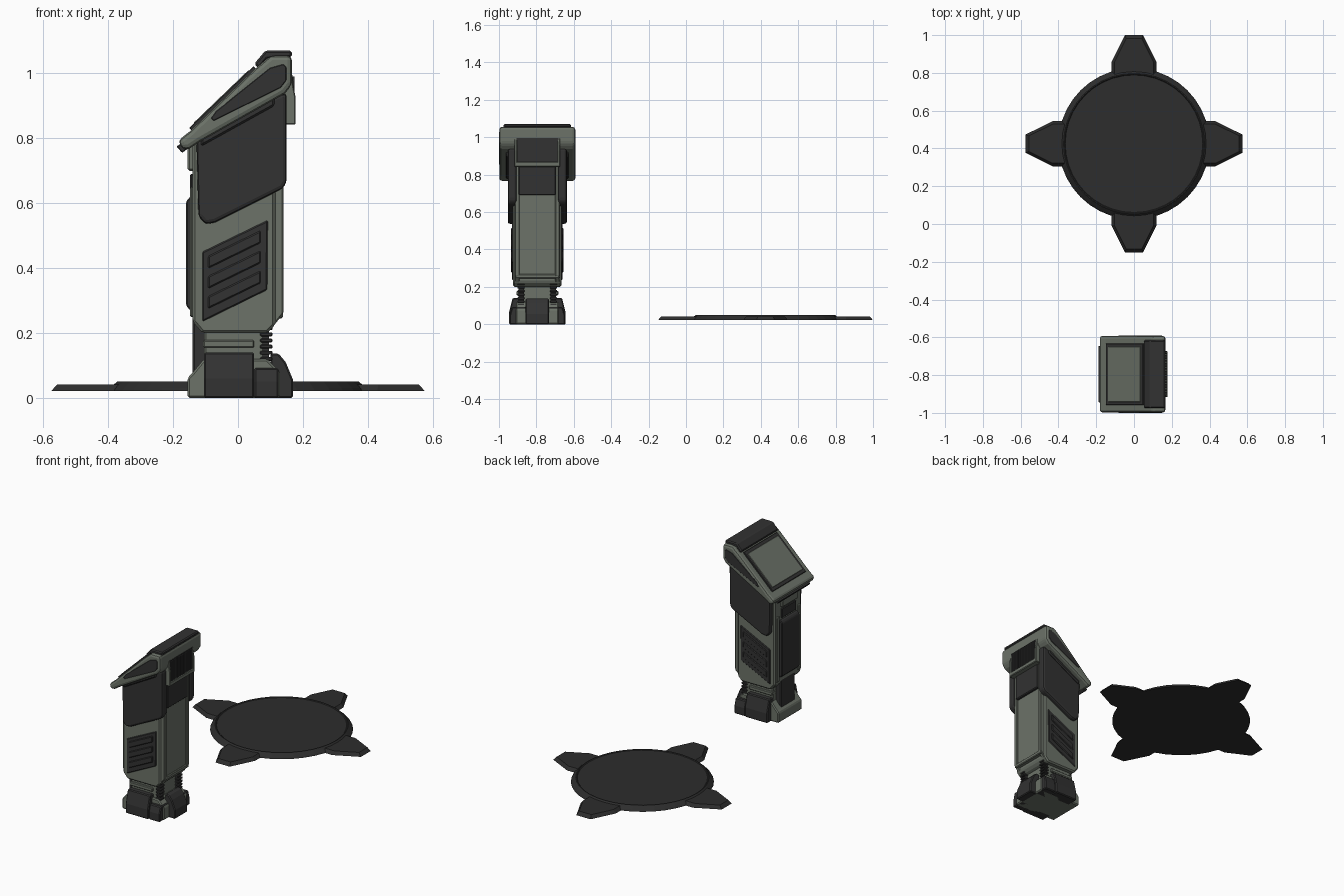
import bpy, bmesh, math
from mathutils import Vector, Matrix

CY = -0.795  # centre line of the console in y


def material(name, rgb):
    m = bpy.data.materials.new(name)
    m.diffuse_color = (*rgb, 1)
    return m


LIGHT = material("grey_green", (0.15, 0.17, 0.14))
DARK = material("charcoal", (0.032, 0.032, 0.032))
PAD = material("pad_black", (0.026, 0.026, 0.026))


def finish(name, bm, mat, bevel=0.0, segs=1):
    bmesh.ops.recalc_face_normals(bm, faces=bm.faces)
    me = bpy.data.meshes.new(name)
    bm.to_mesh(me)
    bm.free()
    me.materials.append(mat)
    ob = bpy.data.objects.new(name, me)
    bpy.context.collection.objects.link(ob)
    if bevel:
        b = ob.modifiers.new("bevel", 'BEVEL')
        b.width, b.segments, b.limit_method = bevel, segs, 'ANGLE'
    return ob


def prism(name, pts, a, b, mat, axis='y', bevel=0.0, segs=1, taper=1.0):
    """Extrude a 2D outline from a to b; taper scales the far end."""
    put = {'y': lambda p, t: (p[0], CY + t, p[1]),    # outline in x, z
           'x': lambda p, t: (t, CY + p[0], p[1]),    # outline in y, z
           'z': lambda p, t: (p[0], p[1], t)}[axis]   # outline in x, y
    c = sum((Vector(p) for p in pts), Vector((0, 0))) / len(pts)
    bm = bmesh.new()
    near = [bm.verts.new(put(p, a)) for p in pts]
    far = [bm.verts.new(put(c + (Vector(p) - c) * taper, b)) for p in pts]
    bm.faces.new(near)
    bm.faces.new(far)
    for i in range(len(pts)):
        j = (i + 1) % len(pts)
        bm.faces.new((near[i], near[j], far[j], far[i]))
    return finish(name, bm, mat, bevel, segs)


def box(name, x0, x1, y0, y1, z0, z1, mat, bevel=0.0):
    return prism(name, [(x0, z0), (x1, z0), (x1, z1), (x0, z1)], y0, y1, mat, bevel=bevel)


# ---- floor pad: bevelled disc, recessed top and four tabs ----
bm = bmesh.new()
N = 40
rings = []
for r, z in [(0.40, 0.022), (0.395, 0.03), (0.373, 0.05), (0.368, 0.05), (0.364, 0.046)]:
    rings.append([bm.verts.new((r * math.cos(2 * math.pi * i / N),
                                0.425 + r * math.sin(2 * math.pi * i / N), z)) for i in range(N)])
for lo, hi in zip(rings, rings[1:]):
    for i in range(N):
        j = (i + 1) % N
        bm.faces.new((lo[i], lo[j], hi[j], hi[i]))
bm.faces.new(rings[0])
bm.faces.new(rings[-1])
finish("floor_pad", bm, PAD)
tab = [(0.33, -0.12), (0.43, -0.12), (0.575, -0.048), (0.575, 0.048), (0.43, 0.12), (0.33, 0.12)]
for k in range(4):
    t = prism("pad_tab", tab, 0.022, 0.042, PAD, 'z', taper=0.86)
    t.matrix_world = Matrix.Translation((0, 0.425, 0)) @ Matrix.Rotation(k * math.pi / 2, 4, 'Z')

# ---- base and neck ----
prism("base_core", [(-0.155, 0), (0.13, 0), (0.13, 0.08), (0.09, 0.12), (-0.105, 0.12),
                    (-0.142, 0.075), (-0.155, 0.062)], -0.115, 0.115, LIGHT, bevel=0.006)
prism("rear_foot", [(0.1, 0), (0.17, 0), (0.17, 0.055), (0.147, 0.11), (0.125, 0.137), (0.1, 0.137)],
      -0.062, 0.062, DARK, bevel=0.005)
box("neck", -0.105, 0.08, -0.1, 0.1, 0.1, 0.23, LIGHT, 0.006)
box("neck_band", -0.108, 0.05, -0.112, 0.112, 0.155, 0.178, LIGHT, 0.004)
box("neck_back_column", -0.14, -0.09, -0.07, 0.07, 0.07, 0.25, DARK, 0.006)
for s in (-1, 1):
    prism("side_foot", [(s * 0.08, 0), (s * 0.152, 0), (s * 0.152, 0.06), (s * 0.132, 0.14), (s * 0.08, 0.14)],
          -0.105, 0.05, DARK, 'x', bevel=0.005)
    prism("side_foot_step", [(s * 0.06, 0), (s * 0.147, 0), (s * 0.147, 0.05), (s * 0.135, 0.092), (s * 0.06, 0.092)],
          0.05, 0.125, DARK, 'x', bevel=0.005)
    box("neck_strut", 0.07, 0.095, s * 0.07, s * 0.1, 0.08, 0.26, DARK)
    for k in range(8):
        box("strut_ring", 0.068, 0.106, s * 0.068, s * 0.106, 0.095 + k * 0.019, 0.107 + k * 0.019, DARK, 0.003)

# ---- body column ----
prism("body", [(-0.14, 0.235), (-0.11, 0.2), (0.09, 0.2), (0.115, 0.225), (0.115, 0.94), (-0.14, 0.8)],
      -0.13, 0.13, LIGHT, bevel=0.008)
box("spine_panel", 0.1, 0.131, -0.095, 0.095, 0.25, 0.72, LIGHT)
box("spine_sill", 0.1, 0.138, -0.118, 0.118, 0.245, 0.268, LIGHT, 0.004)
box("spine_upper_panel", 0.1, 0.147, -0.1, 0.1, 0.69, 0.86, DARK, 0.005)
prism("front_panel", [(-0.13, 0.27), (-0.148, 0.27), (-0.16, 0.285), (-0.16, 0.605), (-0.148, 0.62), (-0.13, 0.62)],
      -0.085, 0.085, DARK, bevel=0.004)
box("front_panel_top", -0.148, -0.13, -0.07, 0.07, 0.63, 0.69, DARK, 0.004)
box("front_catch", -0.155, -0.12, -0.075, 0.075, 0.70, 0.79, LIGHT, 0.005)
for s in (-1, 1):
    prism("spine_rail", [(0.1, 0.21), (0.14, 0.26), (0.14, 0.86), (0.1, 0.86)],
          s * 0.095, s * 0.12, LIGHT, bevel=0.004)
    box("front_rail", -0.148, -0.13, s * 0.09, s * 0.118, 0.25, 0.65, LIGHT, 0.004)
    # slanted grip with three ridges
    prism("side_grip", [(-0.11, 0.235), (0.09, 0.333), (0.092, 0.548), (-0.11, 0.45)],
          s * 0.12, s * 0.135, DARK, bevel=0.004)
    for k in range(3):
        z = 0.275 + k * 0.062
        prism("grip_ridge", [(-0.092, z), (0.07, z + 0.079), (0.07, z + 0.117), (-0.092, z + 0.038)],
              s * 0.13, s * 0.141, DARK, bevel=0.004)
    # armour plate with a raised upper edge
    prism("side_plate", [(-0.128, 0.79), (0.12, 0.932), (0.15, 0.94), (0.15, 0.665), (0.138, 0.645),
                         (-0.07, 0.541), (-0.1, 0.535), (-0.122, 0.56)],
          s * 0.11, s * 0.158, DARK, bevel=0.018, segs=2)
    prism("side_plate_edge", [(-0.114, 0.775), (0.112, 0.9), (0.112, 0.94), (-0.114, 0.82)],
          s * 0.13, s * 0.168, DARK, bevel=0.006)

# ---- sloping head ----
prism("head", [(-0.185, 0.793), (-0.172, 0.765), (-0.15, 0.768), (-0.117, 0.79), (0.145, 0.938), (0.166, 0.965),
               (0.166, 1.055), (0.1, 1.055), (0.05, 1.012), (-0.148, 0.822)],
      -0.203, 0.203, LIGHT, bevel=0.014, segs=2)
for s in (-1, 1):
    prism("head_side_inset", [(-0.068, 0.885), (0.098, 1.018), (0.14, 1.03), (0.15, 1.02), (0.15, 0.978),
                              (0.132, 0.955), (-0.075, 0.853), (-0.085, 0.862)],
          s * 0.195, s * 0.205, DARK, bevel=0.003)
prism("head_cap", [(0.05, 1.03), (0.085, 1.071), (0.166, 1.071), (0.166, 1.05), (0.09, 1.045), (0.065, 1.015)],
      -0.18, 0.18, DARK, bevel=0.006)
prism("head_lip", [(-0.19, 0.775), (-0.172, 0.755), (-0.15, 0.772), (-0.165, 0.79)],
      -0.15, 0.15, DARK, bevel=0.003)


def on_slope(u, h):
    """Point on the display slope: u along it, h above it."""
    base = Vector((-0.148, 0.822)) + u * Vector((0.198, 0.19))
    return base + h * Vector((-0.692, 0.722))


def slope_slab(name, u0, u1, w, h, mat):
    prism(name, [on_slope(u0, -0.01), on_slope(u1, -0.01), on_slope(u1, h), on_slope(u0, h)],
          -w, w, mat, bevel=0.002)


slope_slab("display_frame", 0.02, 1.02, 0.162, 0.009, DARK)
slope_slab("display", 0.09, 0.95, 0.147, 0.011, LIGHT)

# ---- rear vent ----
box("vent_back", 0.12, 0.168, -0.112, 0.112, 0.86, 0.995, DARK)
for k in range(15):
    y = -0.098 + k * 0.014
    box("vent_slat", 0.16, 0.174, y - 0.004, y + 0.004, 0.868, 0.99, DARK)
box("vent_sill", 0.13, 0.177, -0.12, 0.12, 0.842, 0.868, LIGHT, 0.004)
for s in (-1, 1):
    prism("vent_post", [(0.13, 0.842), (0.177, 0.842), (0.177, 0.93), (0.17, 0.965), (0.167, 0.995), (0.13, 0.995)],
          s * 0.107, s * 0.122, LIGHT, bevel=0.003)
bpy.ops.object.select_all(action='DESELECT')
